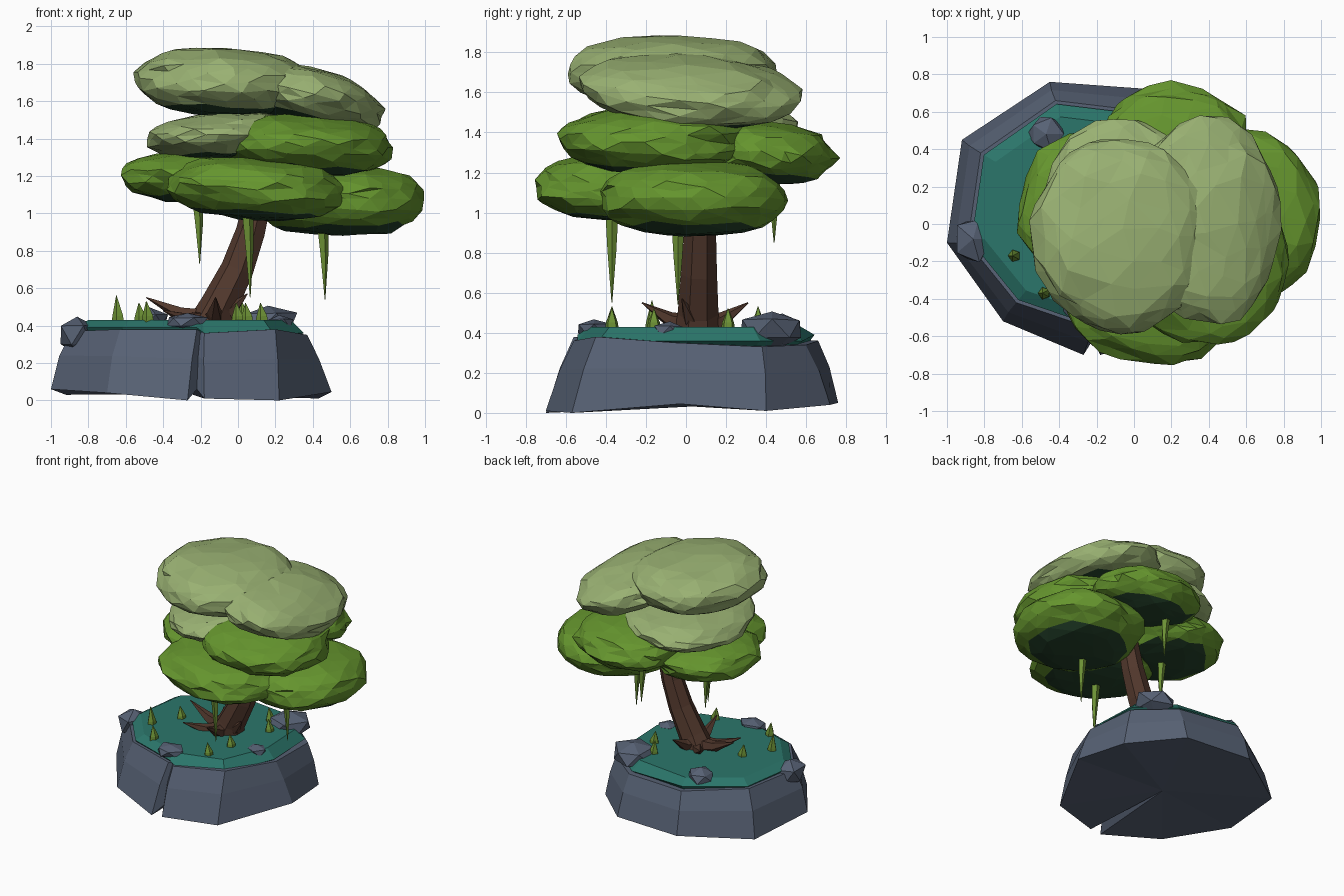
import bpy, bmesh, math, random
from mathutils import Vector, Matrix, noise

if "Cube" in bpy.data.objects:
    bpy.data.objects.remove(bpy.data.objects["Cube"])

random.seed(4)


def colour(name, rgb):
    m = bpy.data.materials.new(name)
    m.diffuse_color = (*rgb, 1)
    m.use_nodes = True
    m.node_tree.nodes["Principled BSDF"].inputs["Base Color"].default_value = m.diffuse_color
    return m


PALE = colour("pale_leaf", (0.32, 0.44, 0.17))
GREEN = colour("green_leaf", (0.13, 0.30, 0.027))
DARK = colour("underside_leaf", (0.018, 0.055, 0.024))
ROCK = colour("grey_rock", (0.095, 0.12, 0.175))
TEAL = colour("teal_ground", (0.024, 0.18, 0.145))
BARK = colour("bark", (0.085, 0.04, 0.026))
SPROUT = colour("sprout", (0.15, 0.28, 0.035))


def finish(name, bm, *mats):
    bmesh.ops.recalc_face_normals(bm, faces=bm.faces)
    me = bpy.data.meshes.new(name)
    bm.to_mesh(me)
    bm.free()
    for m in mats:
        me.materials.append(m)
    ob = bpy.data.objects.new(name, me)
    bpy.context.collection.objects.link(ob)
    return ob


def loft(name, loops, mat):
    """Skin a stack of equal-length point loops and fan both ends."""
    bm = bmesh.new()
    rings = [[bm.verts.new(p) for p in lp] for lp in loops]
    n = len(rings[0])
    for a, b in zip(rings, rings[1:]):
        for i in range(n):
            j = (i + 1) % n
            bm.faces.new((a[i], a[j], b[j], b[i]))
    caps = [bm.faces.new(rings[0]), bm.faces.new(rings[-1])]
    bmesh.ops.poke(bm, faces=caps)
    return finish(name, bm, mat)


def tube(name, path, radii, sides, mat):
    """Faceted tube through the path points, rings perpendicular to it."""
    pts = [Vector(p) for p in path]
    loops = []
    for i, p in enumerate(pts):
        d = (pts[min(i + 1, len(pts) - 1)] - pts[max(i - 1, 0)]).normalized()
        u = d.cross(Vector((0, 1, 0.01))).normalized()
        v = d.cross(u)
        angles = [math.tau * k / sides for k in range(sides)]
        loops.append([p + (u * math.cos(a) + v * math.sin(a)) * radii[i] for a in angles])
    return loft(name, loops, mat)


def leaf_blob(name, centre, size, mat, tilt_x=0, tilt_y=0):
    """Flattened lumpy faceted foliage cushion with a dark belly."""
    bm = bmesh.new()
    bmesh.ops.create_icosphere(bm, subdivisions=3, radius=1)
    shift = Vector(centre) * 7
    for v in bm.verts:
        v.co += Vector([random.uniform(-0.08, 0.08) for _ in range(3)])
        v.co.normalize()
        lump = 1 + 0.09 * noise.noise(v.co * 1.8 + shift) + random.uniform(-0.035, 0.02)
        # fuller shoulders than a plain ellipsoid
        r = math.hypot(v.co.x, v.co.y)
        f = max(r, 0.01) ** -0.24
        v.co = Vector((v.co.x * f, v.co.y * f, v.co.z)) * lump
    for f in bm.faces:
        f.material_index = 1 if f.calc_center_median().z < -0.7 else 0
    turn = Matrix.Rotation(math.radians(tilt_y), 3, 'Y') @ Matrix.Rotation(math.radians(tilt_x), 3, 'X')
    # rescale so the lumps still fill the intended size
    reach = [max(abs(v.co[k]) for v in bm.verts) for k in range(3)]
    for v in bm.verts:
        v.co = Vector(centre) + turn @ Vector([s * q / h for s, q, h in zip(size, v.co, reach)])
    return finish(name, bm, mat, DARK)


def boulder(name, centre, size):
    bm = bmesh.new()
    bmesh.ops.create_icosphere(bm, subdivisions=1, radius=1)
    for v in bm.verts:
        v.co *= random.uniform(0.85, 1.15)
        v.co = Vector([c + s * q for c, s, q in zip(centre, size, v.co)])
    return finish(name, bm, ROCK)


# Rock island: outline with a small wedge crack in the front
foot = [(-1.0, -0.1, 0.06), (-0.7, -0.52, 0.04), (-0.27, -0.70, 0.0), (-0.22, -0.62, 0.06),
        (-0.18, -0.70, 0.01), (0.22, -0.57, 0.0), (0.5, -0.03, 0.045), (0.43, 0.4, 0.01),
        (0.1, 0.72, 0.04), (-0.45, 0.76, 0.05), (-0.92, 0.45, 0.03)]
rim = [(-0.89, -0.1, 0.37), (-0.63, -0.42, 0.38), (-0.22, -0.56, 0.38), (-0.2, -0.53, 0.37),
       (-0.18, -0.56, 0.36), (0.2, -0.45, 0.38), (0.37, -0.05, 0.35), (0.35, 0.38, 0.33),
       (0.08, 0.6, 0.34), (-0.42, 0.66, 0.36), (-0.82, 0.38, 0.38)]
waist = [tuple(0.42 * a + 0.58 * b for a, b in zip(p, q)) for p, q in zip(foot, rim)]
waist = [(x * 1.02, y * 1.02, z) for x, y, z in waist]
loft("rock_island", [foot, waist, rim], ROCK)

# Ground cover: sloping lip that hangs lower on the right
edge = [rim[i] for i in (0, 1, 2, 4, 5, 6, 7, 8, 9, 10)]
centre = Vector((-0.25, 0.04, 0))


def ground_ring(scale, height):
    return [centre.lerp(Vector((x, y, 0)), scale) + Vector((0, 0, height(x))) for x, y, z in edge]


loft("ground_cover", [ground_ring(0.9, lambda x: 0.33),
                      ground_ring(0.97, lambda x: 0.39 if x < -0.2 else 0.36),
                      ground_ring(0.86, lambda x: 0.43)], TEAL)

# Boulders along the rim
for i, (c, s) in enumerate([((-0.86, -0.08, 0.345), (0.11, 0.13, 0.11)),
                            ((-0.47, 0.48, 0.43), (0.1, 0.1, 0.06)),
                            ((-0.27, -0.46, 0.42), (0.12, 0.09, 0.05)),
                            ((0.16, 0.43, 0.42), (0.16, 0.17, 0.1)),
                            ((0.22, -0.08, 0.41), (0.08, 0.08, 0.05))]):
    boulder(f"boulder_{i + 1}", c, s)

# Leaning trunk
tube("trunk", [(-0.15, 0.06, 0.38), (-0.1, 0.06, 0.5), (0.0, 0.065, 0.7), (0.07, 0.07, 0.9),
               (0.12, 0.07, 1.12), (0.14, 0.07, 1.4)],
     [0.13, 0.105, 0.092, 0.082, 0.075, 0.06], 7, BARK)

# Spiky roots flaring out from the trunk foot
for i, tip in enumerate([(-0.49, 0.1, 0.55), (-0.4, -0.12, 0.48), (-0.12, -0.22, 0.55),
                         (0.05, -0.02, 0.57), (-0.1, 0.31, 0.55), (-0.3, 0.25, 0.49)]):
    t = Vector(tip)
    start = Vector((-0.13, 0.06, 0.43))
    mid = start.lerp(t, 0.5) - Vector((0, 0, 0.025))
    tube(f"root_{i + 1}", [start, mid, t], [0.065, 0.04, 0.003], 5, BARK)

# Canopy cushions, lowest to highest
for name, c, s, m, tx, ty in [
        ("front_low_foliage", (0.11, -0.33, 1.13), (0.5, 0.43, 0.17), GREEN, 0, 3),
        ("right_low_foliage", (0.55, 0.03, 1.07), (0.45, 0.48, 0.19), GREEN, 0, 0),
        ("left_low_foliage", (-0.24, 0.08, 1.2), (0.39, 0.42, 0.14), GREEN, 0, 0),
        ("back_foliage", (0.22, 0.4, 1.3), (0.42, 0.37, 0.16), GREEN, -4, 0),
        ("front_mid_foliage", (0.37, -0.17, 1.365), (0.46, 0.48, 0.17), GREEN, 0, 3),
        ("pale_low_foliage", (-0.07, 0.03, 1.42), (0.42, 0.57, 0.13), PALE, 0, -4),
        ("pale_side_foliage", (0.39, 0.02, 1.61), (0.4, 0.56, 0.165), PALE, -4, 13),
        ("pale_top_foliage", (-0.07, -0.06, 1.7), (0.5, 0.53, 0.19), PALE, 0, 2)]:
    leaf_blob(name, c, s, m, tx, ty)

# Hanging vines
for i, (x, y, top, low) in enumerate([(-0.21, 0.05, 1.1, 0.73), (0.06, -0.37, 1.0, 0.55),
                                      (0.46, -0.04, 0.95, 0.54), (0.08, 0.44, 1.18, 0.85)]):
    tube(f"vine_{i + 1}", [(x - 0.01, y, top), (x, y, (top + low) / 2 + 0.03), (x + 0.005, y, low)],
         [0.034, 0.023, 0.002], 5, SPROUT)

# Pointed grass sprouts
for i, (x, y, h) in enumerate([(-0.64, -0.17, 0.15), (-0.52, 0.03, 0.11), (-0.48, -0.37, 0.12),
                               (0.0, -0.37, 0.11), (0.05, -0.16, 0.11), (0.13, 0.21, 0.11),
                               (0.03, 0.36, 0.12)]):
    tube(f"sprout_{i + 1}", [(x, y, 0.41), (x, y, 0.45), (x - 0.01, y, 0.41 + h)],
         [0.036, 0.032, 0.002], 5, SPROUT)
